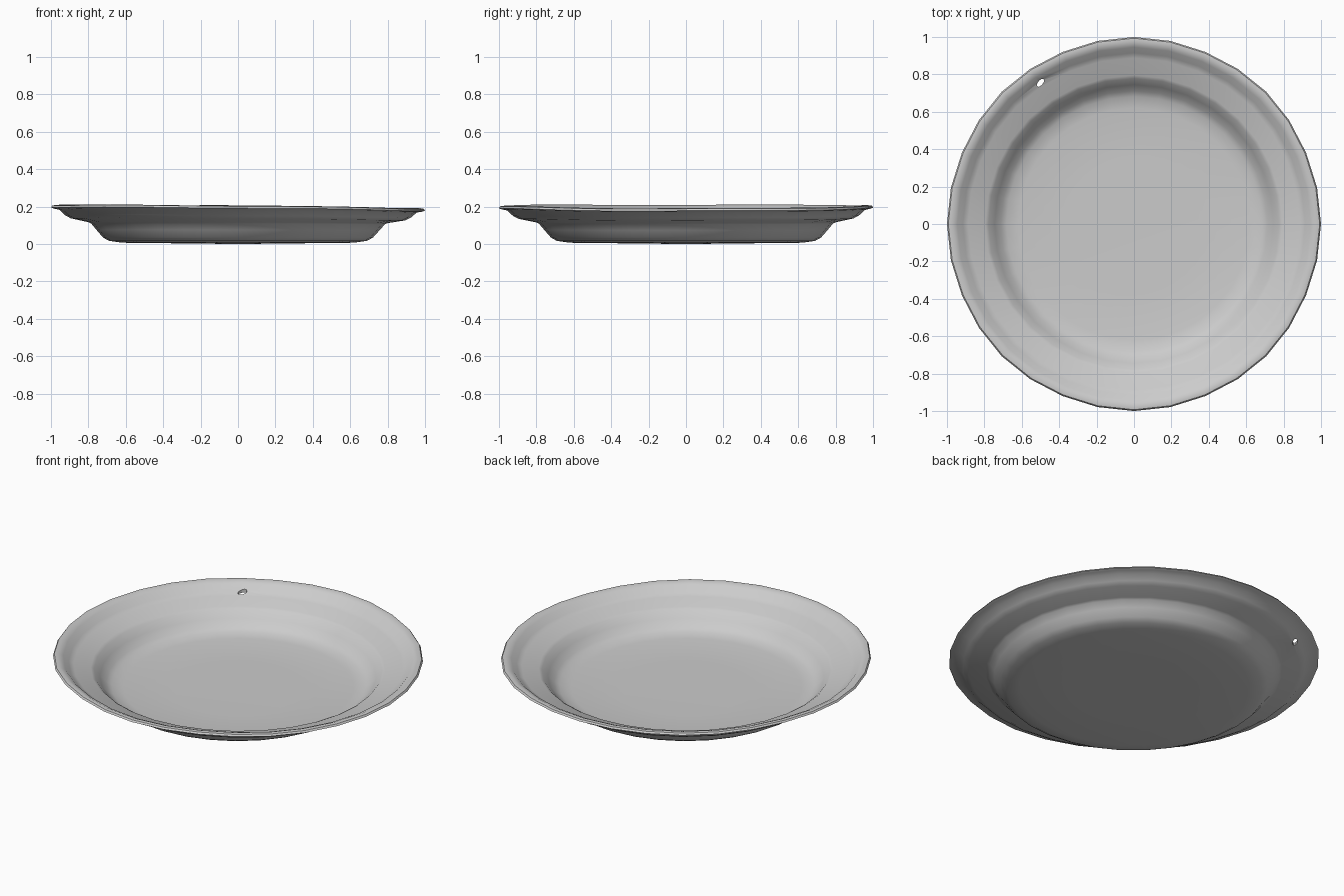
import bpy, bmesh, math
from mathutils import Vector

if "Cube" in bpy.data.objects:
    bpy.data.objects.remove(bpy.data.objects["Cube"])

SEGMENTS = 32

# Cross-section (radius, height): underside outwards, round the lip, back in along the top
UNDER = [(0.35, 0.004), (0.62, 0.007), (0.69, 0.017), (0.722, 0.035), (0.757, 0.075),
         (0.785, 0.108), (0.80, 0.115), (0.895, 0.134), (0.925, 0.150),
         (0.955, 0.178), (0.985, 0.184)]
LIP = [(1.0, 0.190), (0.993, 0.200), (0.975, 0.203)]
TOP = [(0.945, 0.190), (0.915, 0.160), (0.888, 0.147), (0.795, 0.127), (0.778, 0.117),
       (0.745, 0.080), (0.712, 0.045), (0.682, 0.029), (0.62, 0.019), (0.35, 0.016)]


def warp(r, z, a):
    """Hand-beaten unevenness: slight tilt and a wavy rim."""
    w = max(0.0, (r - 0.72) / 0.28)
    dz = w * (-0.010 * math.cos(a) + 0.003 * math.cos(2 * a + math.pi)
              + 0.002 * math.sin(5 * a + 0.6))
    dr = 0.004 * w * (math.cos(8 * a) - 1) * 0.5
    return Vector(((r + dr) * math.cos(a), (r + dr) * math.sin(a), z + dz))


# Plate: lathe the closed cross-section
bm = bmesh.new()
rings = []
for r, z in UNDER + LIP + TOP:
    rings.append([bm.verts.new(warp(r, z, 2 * math.pi * i / SEGMENTS))
                  for i in range(SEGMENTS)])
for lower, upper in zip(rings, rings[1:]):
    for i in range(SEGMENTS):
        j = (i + 1) % SEGMENTS
        bm.faces.new((lower[i], lower[j], upper[j], upper[i]))
for ring, z in ((rings[0], 0.0), (rings[-1], 0.015)):
    centre = bm.verts.new((0, 0, z))
    for i in range(SEGMENTS):
        bm.faces.new((centre, ring[i], ring[(i + 1) % SEGMENTS]))
bmesh.ops.recalc_face_normals(bm, faces=bm.faces)
mesh = bpy.data.meshes.new("plate")
bm.to_mesh(mesh)
bm.free()
plate = bpy.data.objects.new("plate", mesh)
bpy.context.collection.objects.link(plate)

# Small oblong hanging hole in the rim
bpy.ops.mesh.primitive_cylinder_add(vertices=10, radius=1, depth=2,
                                    location=(-0.50, 0.755, 0.15),
                                    rotation=(0, 0, math.radians(50)))
cutter = bpy.context.object
cutter.name = "hole_cutter"
cutter.scale = (0.026, 0.013, 0.1)
cutter.hide_render = True
hole = plate.modifiers.new("hanging_hole", 'BOOLEAN')
hole.operation = 'DIFFERENCE'
hole.solver = 'EXACT'
hole.object = cutter

bpy.ops.object.select_all(action='DESELECT')
plate.select_set(True)
bpy.context.view_layer.objects.active = plate
bpy.ops.object.modifier_apply(modifier=hole.name)
bpy.data.objects.remove(cutter)
bpy.ops.object.shade_smooth_by_angle(angle=math.radians(35))
